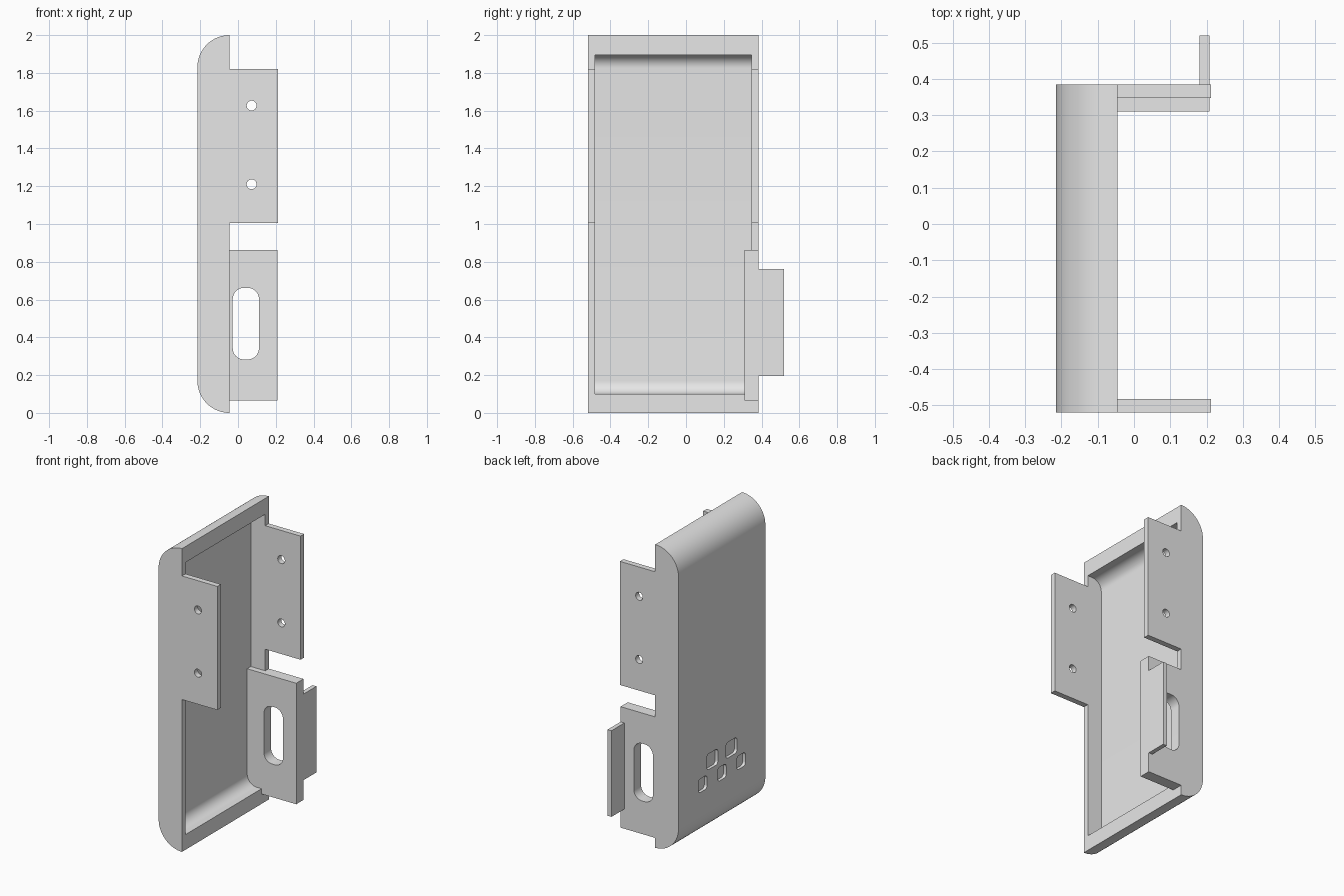
import bpy, bmesh
from math import sin, cos, pi, radians
from mathutils import Vector

cube = bpy.data.objects.get("Cube")
if cube:
    bpy.data.objects.remove(cube, do_unlink=True)

grey = bpy.data.materials.new("light grey")
grey.use_nodes = True
colour = (0.8, 0.8, 0.8, 1)
grey.diffuse_color = colour
grey.node_tree.nodes["Principled BSDF"].inputs["Base Color"].default_value = colour

# Main measurements
RIM, BACK = -0.045, -0.215          # open side and outer face of the shell
FRONT, REAR = -0.52, 0.385          # ends of the shell along y
WALL, FLOOR = 0.037, -0.15          # side wall thickness, cavity floor


def prism(name, outline, axis, lo, hi):
    """Extrude a 2D outline along axis; xz outlines go along y, yz along x."""
    bm = bmesh.new()
    place = (lambda u, v: (u, lo, v)) if axis == "y" else (lambda u, v: (lo, u, v))
    face = bm.faces.new([bm.verts.new(place(u, v)) for u, v in outline])
    step = Vector((0, hi - lo, 0)) if axis == "y" else Vector((hi - lo, 0, 0))
    extruded = bmesh.ops.extrude_face_region(bm, geom=[face])["geom"]
    bmesh.ops.translate(bm, vec=step,
                        verts=[g for g in extruded if isinstance(g, bmesh.types.BMVert)])
    bmesh.ops.recalc_face_normals(bm, faces=bm.faces)
    mesh = bpy.data.meshes.new(name)
    bm.to_mesh(mesh)
    bm.free()
    obj = bpy.data.objects.new(name, mesh)
    bpy.context.collection.objects.link(obj)
    mesh.materials.append(grey)
    return obj


def rounded(u0, u1, v0, v1, radii, n=12):
    """Rectangle with corner radii, counter-clockwise from lower left."""
    corners = ((u0, v0, 1, 1), (u1, v0, -1, 1), (u1, v1, -1, -1), (u0, v1, 1, -1))
    points = []
    for i, ((u, v, su, sv), r) in enumerate(zip(corners, radii)):
        if r == 0:
            points.append((u, v))
            continue
        for k in range(n + 1):
            a = pi + (i + k / n) * pi / 2
            points.append((u + su * r + r * cos(a), v + sv * r + r * sin(a)))
    return points


def box(name, x, y, z):
    return prism(name, rounded(*x, *z, (0, 0, 0, 0)), "y", *y)


def activate(obj):
    bpy.ops.object.select_all(action="DESELECT")
    obj.select_set(True)
    bpy.context.view_layer.objects.active = obj


def cut(obj, cutter):
    """Subtract the cutter, then discard it."""
    mod = obj.modifiers.new("cut", "BOOLEAN")
    mod.object, mod.operation, mod.solver = cutter, "DIFFERENCE", "EXACT"
    activate(obj)
    bpy.ops.object.modifier_apply(modifier=mod.name)
    bpy.data.objects.remove(cutter, do_unlink=True)


def smooth(obj):
    activate(obj)
    bpy.ops.object.shade_smooth_by_angle(angle=radians(30))


# Shell: rounded top and bottom, hollow towards +x
shell = prism("shell", rounded(BACK, RIM, 0, 2, (0.17, 0, 0, 0.17), 20), "y", FRONT, REAR)
cut(shell, prism("cavity_cutter", rounded(FLOOR, 0.1, 0.1, 1.895, (0.07, 0, 0, 0.07)),
                 "y", FRONT + WALL, REAR - WALL))

# Shallow pockets in the outer face: three small below two larger
middle = (FRONT + REAR) / 2
pockets = [(d, 0.368, 0.045, 0.045) for d in (-0.2, 0, 0.2)]
pockets += [(d, 0.493, 0.058, 0.052) for d in (-0.1, 0.1)]
for d, z, w, h in pockets:
    outline = rounded(middle + d - w, middle + d + w, z - h, z + h, (0.022,) * 4, 6)
    cut(shell, prism("pocket_cutter", outline, "x", BACK - 0.05, BACK + 0.02))
smooth(shell)

# Upper flanges, each with two screw holes
for name, y in (("front_flange", (FRONT, FRONT + WALL)), ("rear_flange", (REAR - WALL, REAR))):
    flange = box(name, (RIM, 0.213), y, (1.005, 1.82))
    for z in (1.21, 1.627):
        r = 0.026
        cut(flange, prism("hole_cutter", rounded(0.072 - r, 0.072 + r, z - r, z + r, (r - 1e-4,) * 4, 8),
                          "y", y[0] - 0.1, y[1] + 0.1))
    smooth(flange)

# Lower rear plate with a slot, continued down to the cavity floor
plate = box("slot_plate", (RIM, 0.208), (0.31, REAR), (0.065, 0.863))
cut(plate, prism("slot_cutter", rounded(-0.028, 0.111, 0.283, 0.662, (0.06,) * 4), "y", 0.2, 0.5))
smooth(plate)
box("slot_plate_root", (FLOOR - 0.01, RIM), (0.31, REAR - WALL + 0.01), (0.085, 0.863))

# Tab turned outwards from the plate edge
box("side_tab", (0.18, 0.208), (REAR, 0.52), (0.195, 0.763))
